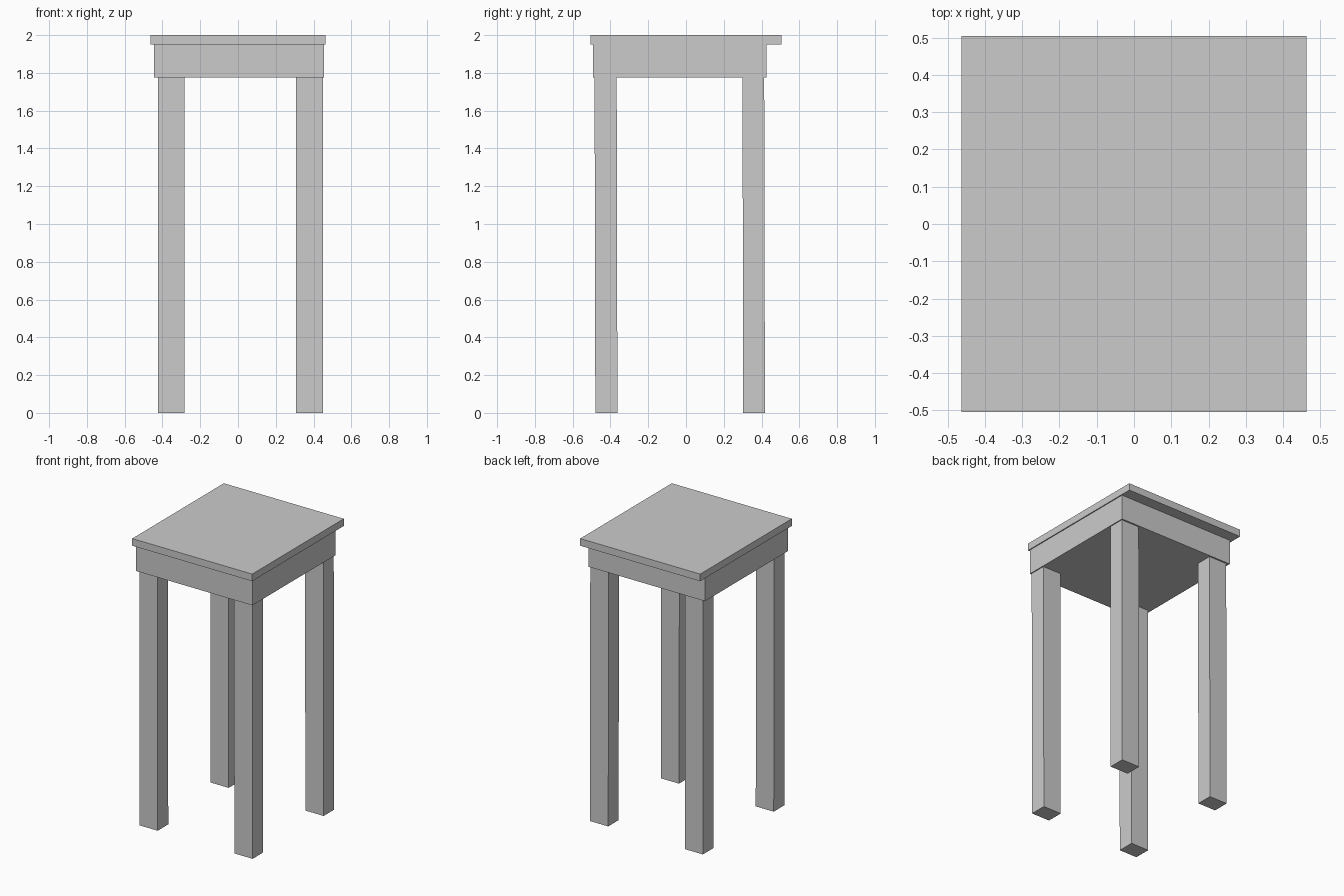
import bpy, bmesh

if "Cube" in bpy.data.objects:
    bpy.data.objects.remove(bpy.data.objects["Cube"])


def box(name, x, y, z, lean=0.0):
    """Box from (min, max) ranges; lean shifts the bottom along y."""
    bm = bmesh.new()
    bmesh.ops.create_cube(bm, size=1.0)
    for v in bm.verts:
        low = v.co.z < 0
        v.co = [r[0] if c < 0 else r[1] for c, r in zip(v.co, (x, y, z))]
        if low:
            v.co.y += lean
    mesh = bpy.data.meshes.new(name)
    bm.to_mesh(mesh)
    bm.free()
    obj = bpy.data.objects.new(name, mesh)
    bpy.context.collection.objects.link(obj)
    return obj


# Overhanging seat board and the solid block under it
box("seat", (-0.463, 0.463), (-0.505, 0.505), (1.95, 2.0))
box("apron", (-0.444, 0.456), (-0.493, 0.425), (1.775, 1.95))

# Four straight square legs with a very slight lean
for side, x in (("left", (-0.423, -0.284)), ("right", (0.308, 0.449))):
    for end, y in (("front", (-0.484, -0.367)), ("back", (0.299, 0.414))):
        box(f"{end}_{side}_leg", x, y, (0.0, 1.775), lean=0.004)
